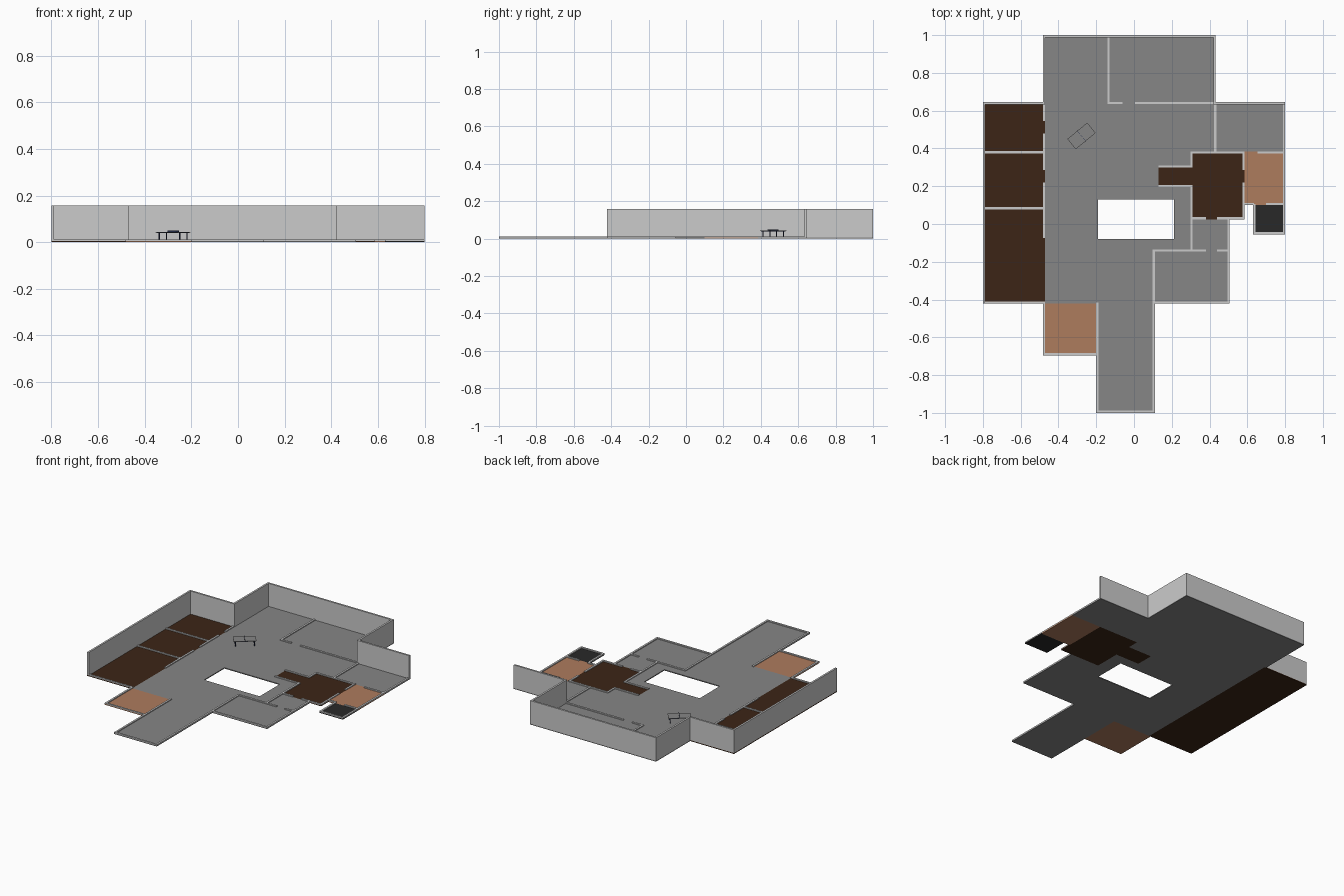
import bpy, bmesh, math
from mathutils import Matrix

if "Cube" in bpy.data.objects:
    bpy.data.objects.remove(bpy.data.objects["Cube"])

W, FLOOR, LOW, TALL = 0.012, 0.006, 0.012, 0.157
E = W / 2


def material(name, rgb):
    m = bpy.data.materials.new(name)
    m.diffuse_color = (*rgb, 1)
    m.use_nodes = True
    m.node_tree.nodes["Principled BSDF"].inputs["Base Color"].default_value = m.diffuse_color
    return m


GREY = material("floor_grey", (0.24, 0.24, 0.24))
BROWN = material("dark_wood", (0.045, 0.018, 0.008))
CLAY = material("terracotta", (0.42, 0.2, 0.11))
BLACK = material("dark_tile", (0.022, 0.022, 0.022))
NAVY = material("navy_metal", (0.02, 0.03, 0.08))


def add(name, bm, mat=None):
    me = bpy.data.meshes.new(name)
    bm.to_mesh(me)
    bm.free()
    ob = bpy.data.objects.new(name, me)
    bpy.context.collection.objects.link(ob)
    if mat:
        me.materials.append(mat)
    return ob


def slab(name, rects, z0, z1, mat=None, holes=()):
    """Extruded union of rectangles (x0, x1, y0, y1), minus the holes."""
    xs = sorted({round(v, 4) for r in (*rects, *holes) for v in r[:2]})
    ys = sorted({round(v, 4) for r in (*rects, *holes) for v in r[2:]})
    inside = lambda r, x, y: r[0] < x < r[1] and r[2] < y < r[3]
    bm = bmesh.new()
    verts = {}
    vert = lambda x, y: verts.setdefault((x, y), None) or verts.update({(x, y): bm.verts.new((x, y, z0))}) or verts[(x, y)]
    for xa, xb in zip(xs, xs[1:]):
        for ya, yb in zip(ys, ys[1:]):
            cx, cy = (xa + xb) / 2, (ya + yb) / 2
            if any(inside(r, cx, cy) for r in rects) and not any(inside(r, cx, cy) for r in holes):
                bm.faces.new([vert(xa, ya), vert(xb, ya), vert(xb, yb), vert(xa, yb)])
    top = bmesh.ops.extrude_face_region(bm, geom=bm.faces[:])["geom"]
    bmesh.ops.translate(bm, vec=(0, 0, z1 - z0), verts=[g for g in top if isinstance(g, bmesh.types.BMVert)])
    bmesh.ops.recalc_face_normals(bm, faces=bm.faces[:])
    return add(name, bm, mat)


def h(y, x0, x1):
    return (x0 - E, x1 + E, y - E, y + E)


def v(x, y0, y1):
    return (x - E, x + E, y0 - E, y1 + E)


# Coloured room floors
wood_left = [(-0.8, -0.472, -0.422, 0.645)]
wood_right = [(0.3, 0.586, 0.025, 0.385), (0.13, 0.3, 0.195, 0.311)]
clay_right = [(0.586, 0.8, 0.1, 0.385)]
clay_front = [(-0.482, -0.2, -0.695, -0.422)]
dark_room = [(0.63, 0.8, -0.055, 0.1)]
slab("bedroom_floor", wood_left, 0, FLOOR, BROWN)
slab("study_floor", wood_right, 0, FLOOR, BROWN)
slab("side_terrace_floor", clay_right, 0, FLOOR, CLAY)
slab("front_terrace_floor", clay_front, 0, FLOOR, CLAY)
slab("utility_floor", dark_room, 0, FLOOR, BLACK)

# Main floor with the courtyard opening
slab("main_floor", [(-0.482, 0.432, 0.38, 1.0), (0.43, 0.8, 0.38, 0.645),
                    (-0.482, 0.306, -0.422, 0.385), (0.1, 0.506, -0.422, 0.03),
                    (-0.2, 0.11, -1.0, -0.4)],
     0, FLOOR, GREY, holes=[(-0.19, 0.213, -0.08, 0.13)] + wood_left + wood_right + clay_right)

# Full-height walls along the back and left side
tall = [h(0.994, -0.476, 0.426), v(-0.476, 0.639, 0.994), h(0.639, -0.794, -0.476),
        v(-0.794, -0.416, 0.639), v(0.426, 0.639, 0.994), h(0.639, 0.426, 0.794)]
slab("tall_walls", tall, FLOOR, TALL)

# Low walls, with gaps left for doors
low = [
    # left bedrooms
    h(0.38, -0.79, -0.476), h(0.083, -0.79, -0.476), h(-0.416, -0.79, -0.476),
    v(-0.476, 0.551, 0.635), v(-0.476, 0.291, 0.474), v(-0.476, -0.069, 0.214),
    # front terrace and entrance
    v(-0.476, -0.689, -0.416), h(-0.689, -0.476, -0.194), v(-0.194, -0.994, -0.422),
    h(-0.994, -0.194, 0.104), v(0.104, -0.994, -0.14),
    # front right room
    h(-0.416, 0.104, 0.5), v(0.5, -0.416, 0.025), h(-0.14, 0.104, 0.374), h(-0.14, 0.446, 0.5),
    # study
    v(0.304, 0.305, 0.379), v(0.304, -0.14, 0.201), h(0.379, 0.304, 0.58),
    h(0.03, 0.304, 0.374), h(0.03, 0.446, 0.58), v(0.58, 0.11, 0.214), v(0.58, 0.03, 0.11),
    v(0.58, 0.291, 0.379), h(0.305, 0.136, 0.304), h(0.201, 0.136, 0.304),
    # side terrace and utility room
    h(0.379, 0.661, 0.794), v(0.794, -0.049, 0.635), h(0.106, 0.58, 0.63), h(0.106, 0.706, 0.794),
    v(0.636, -0.049, 0.1), h(-0.049, 0.636, 0.794),
    # back rooms
    v(0.43, 0.379, 0.635), v(-0.135, 0.641, 0.99), h(0.641, -0.135, -0.066), h(0.641, 0.01, 0.426),
    # courtyard kerb is flush with the floor, so none here
]
slab("low_walls", low, FLOOR, LOW, holes=tall)

# Games table, turned on the floor
place = Matrix.Translation((-0.278, 0.466, 0)) @ Matrix.Rotation(math.radians(39.5), 4, 'Z')


def box(bm, c, s):
    bmesh.ops.create_cube(bm, size=1, matrix=Matrix.Translation(c) @ Matrix.Diagonal((*s, 1)))


def table_part(name, boxes, mat=None):
    bm = bmesh.new()
    for c, s in boxes:
        box(bm, c, s)
    add(name, bm, mat).matrix_world = place


table_part("table_top", [((0, 0, 0.0425), (0.136, 0.07, 0.002))], GREY)
table_part("table_frame", [((0, 0, 0.04), (0.13, 0.064, 0.003))], NAVY)
table_part("table_legs", [((sx * 0.057, sy * 0.024, 0.0228), (0.004, 0.004, 0.0336))
                          for sx in (-1, 1) for sy in (-1, 1)], NAVY)
table_part("table_net", [((0, 0, 0.0465), (0.0015, 0.074, 0.006))], NAVY)
